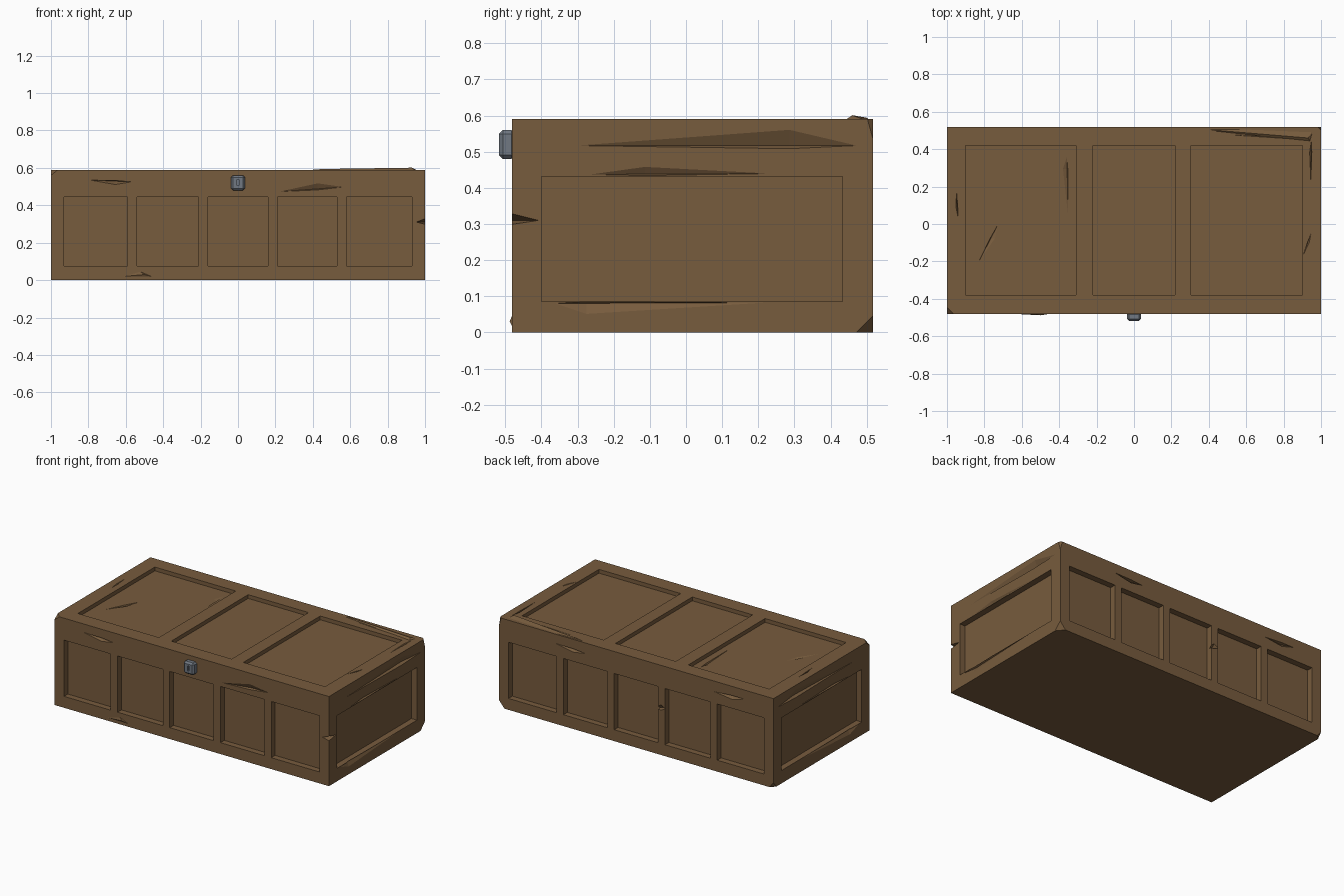
import bpy, bmesh
from mathutils import Vector as V

if "Cube" in bpy.data.objects:
    bpy.data.objects.remove(bpy.data.objects["Cube"])

Y0, Y1, H = -0.482, 0.518, 0.59


def material(name, rgb):
    m = bpy.data.materials.new(name)
    m.diffuse_color = (*rgb, 1)
    m.use_nodes = True
    m.node_tree.nodes["Principled BSDF"].inputs["Base Color"].default_value = m.diffuse_color
    return m


wood = material("brown wood", (0.185, 0.106, 0.047))
steel = material("grey steel", (0.165, 0.19, 0.225))


def make(name, bm, mat=None):
    bmesh.ops.recalc_face_normals(bm, faces=bm.faces[:])
    me = bpy.data.meshes.new(name)
    bm.to_mesh(me)
    bm.free()
    ob = bpy.data.objects.new(name, me)
    bpy.context.collection.objects.link(ob)
    if mat:
        me.materials.append(mat)
    return ob


def box(bm, x0, x1, y0, y1, z0, z1):
    vs = bmesh.ops.create_cube(bm, size=1)["verts"]
    for v in vs:
        v.co = (x1 if v.co.x > 0 else x0, y1 if v.co.y > 0 else y0,
                z1 if v.co.z > 0 else z0)
    return vs


def hull(bm, pts):
    tmp = bmesh.new()
    for p in pts:
        tmp.verts.new(p)
    bmesh.ops.convex_hull(tmp, input=tmp.verts[:])
    bmesh.ops.recalc_face_normals(tmp, faces=tmp.faces[:])
    me = bpy.data.meshes.new("tmp")
    tmp.to_mesh(me)
    tmp.free()
    bm.from_mesh(me)
    bpy.data.meshes.remove(me)


def gouge(bm, p, q, n, w, depth, t=0.6):
    """Sliver cut from p to q in the surface with normal n, widening by w."""
    p, q, n, w = V(p), V(q), V(n), V(w)
    m, up = p.lerp(q, t), n * 0.003
    hull(bm, [p + up, q + up, m + w + up, m - w * 0.2 + up, m - n * depth])


def corner(bm, c, s, size):
    """Knock off a corner; s gives the outward signs, size the cut lengths."""
    c, s = V(c), V(s)
    o = c + s * 0.004
    pts = [o]
    for i in range(3):
        e = V((0, 0, 0))
        e[i] = -s[i] * size[i]
        pts.append(o + e)
    hull(bm, pts)


def carve(ob, cutter):
    mod = ob.modifiers.new("carve", "BOOLEAN")
    mod.operation, mod.solver, mod.object = "DIFFERENCE", "EXACT", cutter
    mod.use_self = True
    bpy.context.view_layer.objects.active = ob
    bpy.ops.object.modifier_apply(modifier=mod.name)
    bpy.data.objects.remove(cutter)


# chest block
bm = bmesh.new()
box(bm, -1, 1, Y0, Y1, 0, H)
chest = make("chest_body", bm, wood)

# recessed panels on front, back, sides and lid
bm = bmesh.new()
for x0, x1 in ((-0.93, -0.59), (-0.54, -0.21), (-0.16, 0.16), (0.21, 0.53), (0.58, 0.93)):
    box(bm, x0, x1, Y0 - 0.1, Y0 + 0.04, 0.075, 0.445)
    box(bm, x0, x1, Y1 - 0.04, Y1 + 0.1, 0.075, 0.445)
for s in (-1, 1):
    box(bm, *sorted((s * 0.96, s * 1.1)), -0.40, 0.433, 0.085, 0.432)
for x0, x1 in ((-0.90, -0.31), (-0.22, 0.22), (0.305, 0.90)):
    box(bm, x0, x1, -0.38, 0.42, H - 0.025, H + 0.1)
carve(chest, make("panel_cutter", bm))

# worn gouges and knocked corners
F, B, R, L, T = (0, -1, 0), (0, 1, 0), (1, 0, 0), (-1, 0, 0), (0, 0, 1)
bm = bmesh.new()
gouge(bm, (-0.80, Y0, 0.535), (-0.56, Y0, 0.525), F, (0, 0, -0.02), 0.03)
gouge(bm, (0.18, Y0, 0.47), (0.59, Y0, 0.50), F, (0, 0, 0.035), 0.015)
gouge(bm, (0.60, Y1, 0.53), (0.36, Y1, 0.52), B, (0, 0, -0.02), 0.025)
gouge(bm, (-0.55, Y1, 0.52), (-0.80, Y1, 0.53), B, (0, 0, -0.025), 0.02)
gouge(bm, (-0.12, Y1, 0.29), (-0.22, Y1, 0.31), B, (0, 0, 0.03), 0.03)
for s, n in ((1, R), (-1, L)):
    gouge(bm, (s, -0.39, 0.517), (s, 0.50, 0.517), n, (0, 0, 0.05), 0.02, 0.76)
    gouge(bm, (s, -0.38, 0.08), (s, 0.32, 0.083), n, (0, 0, -0.035), 0.015, 0.15)
    gouge(bm, (s, -0.30, 0.437), (s, 0.32, 0.44), n, (0, 0, 0.025), 0.012, 0.3)
gouge(bm, (0.42, 0.48, H), (0.95, 0.46, H), T, (0, -0.012, 0), 0.012, 0.85)
gouge(bm, (0.95, 0.47, H), (0.945, 0.18, H), T, (-0.012, 0, 0), 0.012, 0.3)
gouge(bm, (-0.95, 0.20, H), (-0.94, 0.02, H), T, (-0.01, 0, 0), 0.012)
gouge(bm, (0.90, -0.18, H), (0.95, -0.04, H), T, (0.01, 0, 0), 0.012)
gouge(bm, (-0.85, -0.24, H - 0.025), (-0.71, 0.03, H - 0.025), T, (0.03, 0, 0), 0.008)
gouge(bm, (-0.36, 0.38, H - 0.025), (-0.35, -0.05, H - 0.025), T, (-0.03, 0, 0), 0.008, 0.2)
# notch in the front right upright
hull(bm, [(1.01, Y0 - 0.01, 0.335), (1.01, Y0 - 0.01, 0.295), (1.005, -0.40, 0.31),
          (0.95, Y0 - 0.005, 0.31)])
corner(bm, (1, Y1, 0), (1, 1, -1), (0.05, 0.06, 0.06))
corner(bm, (-1, Y0, H), (-1, -1, 1), (0.05, 0.05, 0.04))
corner(bm, (1, Y1, H), (1, 1, 1), (0.025, 0.025, 0.09))
corner(bm, (-1, Y1, 0), (-1, 1, -1), (0.04, 0.04, 0.05))
carve(chest, make("wear_cutter", bm))

# raised splinter along the back edge of the lid
bm = bmesh.new()
hull(bm, [(0.28, Y1, H - 0.01), (0.97, 0.50, H - 0.01), (0.95, 0.43, H - 0.01),
          (0.42, 0.485, H - 0.01), (0.45, 0.50, H + 0.004), (0.93, 0.46, H + 0.011),
          (0.97, Y1, H - 0.01)])
make("lid_splinter", bm, wood)

# dented bulge at the lower front edge
bm = bmesh.new()
hull(bm, [(-0.56, Y0 + 0.01, 0.07), (-0.40, Y0 + 0.01, 0.002), (-0.56, Y0 + 0.01, 0.002),
          (-0.50, Y0 - 0.006, 0.03), (-0.80, Y0 + 0.01, 0.002)])
make("front_bulge", bm, wood)

# chamfered lock plate with keyhole slot
bm = bmesh.new()
box(bm, -0.038, 0.038, -0.518, Y0 + 0.01, 0.48, 0.56)
bmesh.ops.bevel(bm, geom=bm.edges[:], offset=0.011, segments=1, affect="EDGES")
lock = make("lock", bm, steel)
bm = bmesh.new()
box(bm, -0.005, 0.005, -0.53, -0.508, 0.505, 0.538)
carve(lock, make("keyhole_cutter", bm))
